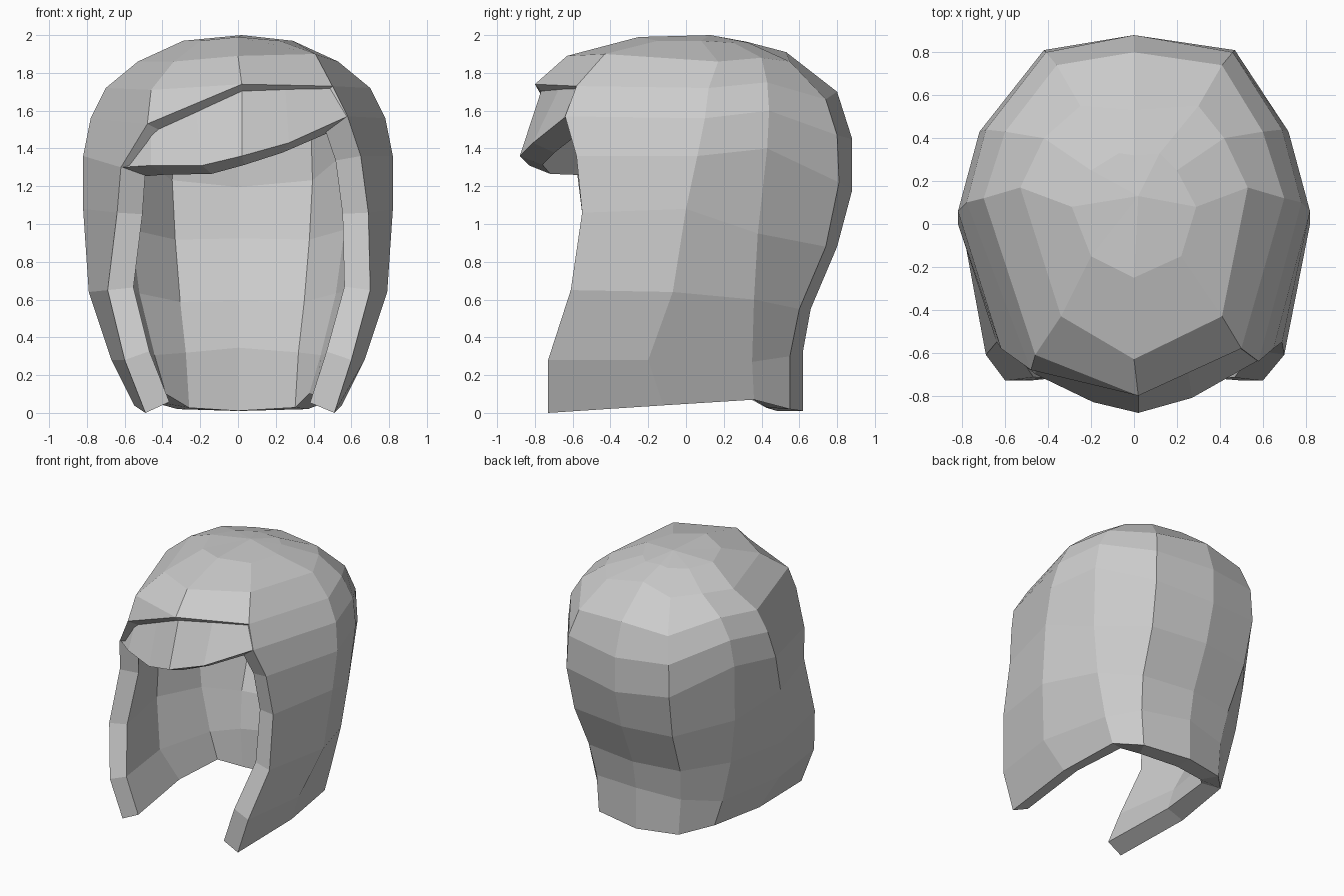
import bpy, bmesh
from mathutils import Vector

default = bpy.data.objects.get("Cube")
if default:
    bpy.data.objects.remove(default, do_unlink=True)

hair_grey = bpy.data.materials.new("hair grey")
hair_grey.use_nodes = True
GREY = (0.6, 0.6, 0.6, 1)
hair_grey.diffuse_color = GREY
hair_grey.node_tree.nodes["Principled BSDF"].inputs["Base Color"].default_value = GREY


def make_shell(name, bm, thickness, outward):
    """Turn an open sheet into a flat-shaded solid lock of hair."""
    bmesh.ops.recalc_face_normals(bm, faces=bm.faces[:])
    if sum(f.normal.dot(outward(f)) for f in bm.faces) < 0:
        bmesh.ops.reverse_faces(bm, faces=bm.faces[:])
    mesh = bpy.data.meshes.new(name)
    bm.to_mesh(mesh)
    bm.free()
    mesh.materials.append(hair_grey)
    obj = bpy.data.objects.new(name, mesh)
    bpy.context.collection.objects.link(obj)
    solid = obj.modifiers.new("Thickness", "SOLIDIFY")
    solid.thickness = thickness
    solid.offset = -1
    return obj


# Strand profiles from the bottom hem to the crown
left_front = [(.51, -.73, 0), (.60, -.73, .28), (.70, -.61, .65),
              (.69, -.55, 1.06), (.65, -.58, 1.36), (.58, -.64, 1.57),
              (.50, -.58, 1.73), (.41, -.43, 1.9), (.22, -.15, 1.97)]
right_front = [(-.49, -.73, 0), (-.60, -.73, .28), (-.69, -.61, .65),
               (-.64, -.55, 1.06), (-.62, -.58, 1.3), (-.48, -.68, 1.53),
               (-.46, -.61, 1.71), (-.34, -.43, 1.86), (-.2, -.15, 1.97)]
side = [(.55, -.12, .04), (.67, -.2, .28), (.79, -.07, .64),
        (.82, 0, 1.08), (.82, .06, 1.36), (.78, .1, 1.56),
        (.70, .12, 1.72), (.53, .17, 1.86), (.29, .08, 1.97)]
back_side = [(.50, .36, .07), (.56, .35, .27), (.64, .36, .6),
             (.69, .38, .95), (.72, .43, 1.4), (.69, .44, 1.6),
             (.60, .43, 1.75), (.42, .4, 1.88), (.2, .25, 1.96)]
left_corner = [(.37, .55, .02), (.39, .55, .3), (.42, .6, .55),
               (.45, .74, .88), (.47, .81, 1.22), (.46, .8, 1.47),
               (.41, .74, 1.66), (.3, .55, 1.86), (.12, .33, 1.96)]
right_corner = [(.05 - x, y, z) for x, y, z in left_corner]
back_middle = [(0, .62, .01), (0, .62, .33), (0, .66, .55),
               (0, .8, .88), (0, .88, 1.18), (0, .88, 1.45),
               (0, .8, 1.7), (0, .53, 1.91), (0, .32, 1.965)]


def mirrored(profile):
    return [(-x, y, z) for x, y, z in profile]


profiles = [left_front, side, back_side, left_corner, back_middle,
            right_corner, mirrored(back_side), mirrored(side), right_front]

# Main hair: loft the profiles around the head
bm = bmesh.new()
cols = [[bm.verts.new(p) for p in profile] for profile in profiles]
for a, b in zip(cols, cols[1:]):
    for i in range(len(a) - 1):
        bm.faces.new((a[i], b[i], b[i + 1], a[i + 1]))

# Crown fan
left, right = cols[0], cols[-1]
brow = bm.verts.new((0, -.63, 1.89))
top_front = bm.verts.new((0, -.25, 1.99))
crown = bm.verts.new((.02, .13, 2))
ring = [c[-1] for c in cols] + [top_front]
for a, b in zip(ring, ring[1:] + ring[:1]):
    bm.faces.new((a, b, crown))

# Upper fringe layer, swept down to the right temple
part_tip = bm.verts.new((.02, -.8, 1.74))
bm.faces.new((right[8], right[7], brow, top_front))
bm.faces.new((top_front, brow, left[7], left[8]))
bm.faces.new((brow, part_tip, left[6], left[7]))
bm.faces.new((right[7], right[6], part_tip, brow))
bm.faces.new((right[6], right[5], part_tip))

centre = Vector((0, 0, 1))
make_shell("main_hair", bm, .14, lambda f: f.calc_center_median() - centre)

# Lower fringe layer, tucked under the upper one
upper = [(-.59, -.56, 1.31), (-.46, -.62, 1.5), (-.22, -.69, 1.6),
         (.02, -.765, 1.71), (.25, -.67, 1.72), (.49, -.57, 1.72)]
lower = [(-.62, -.57, 1.3), (-.46, -.7, 1.31), (-.19, -.83, 1.31),
         (.02, -.88, 1.36), (.27, -.81, 1.43), (.58, -.635, 1.57)]
bm = bmesh.new()
rows = [[bm.verts.new(p) for p in row] for row in (upper, lower)]
for i in range(len(upper) - 1):
    bm.faces.new((rows[0][i], rows[1][i], rows[1][i + 1], rows[0][i + 1]))
make_shell("lower_fringe", bm, .13, lambda f: Vector((0, -1, 0)))
